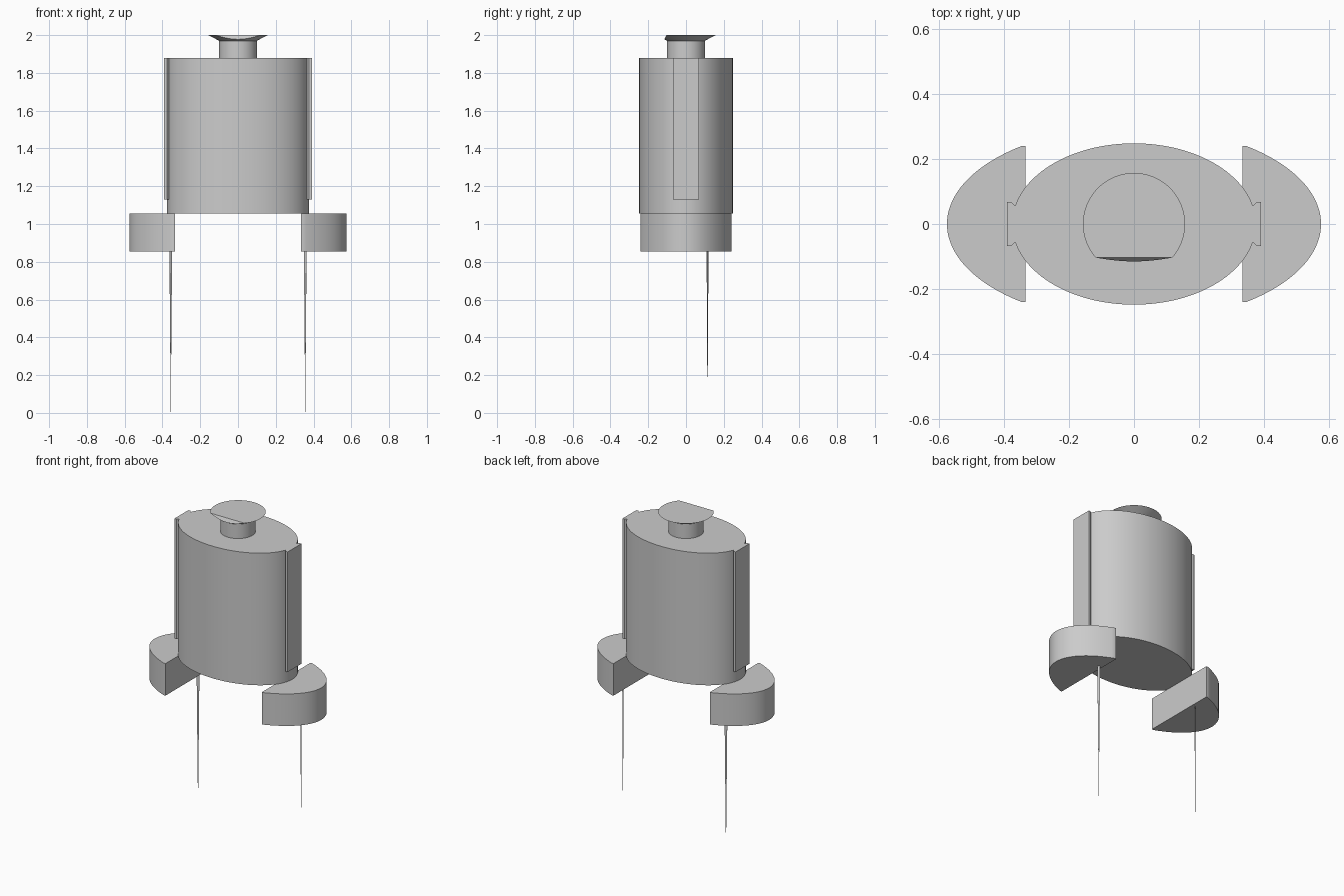
import bpy, bmesh, math
from mathutils import Vector

cube = bpy.data.objects.get("Cube")
if cube:
    bpy.data.objects.remove(cube, do_unlink=True)

grey = bpy.data.materials.new("plain grey")
grey.use_nodes = True
colour = (0.6, 0.6, 0.6, 1)
grey.diffuse_color = colour
grey.node_tree.nodes["Principled BSDF"].inputs["Base Color"].default_value = colour


def finish(bm, name):
    bmesh.ops.recalc_face_normals(bm, faces=bm.faces)
    mesh = bpy.data.meshes.new(name)
    bm.to_mesh(mesh)
    bm.free()
    mesh.materials.append(grey)
    ob = bpy.data.objects.new(name, mesh)
    bpy.context.collection.objects.link(ob)
    bpy.ops.object.select_all(action='DESELECT')
    ob.select_set(True)
    bpy.context.view_layer.objects.active = ob
    bpy.ops.object.shade_smooth_by_angle(angle=math.radians(25))
    return ob


def prism(name, outline, z0, z1):
    """Extrude a plan outline between two heights."""
    bm = bmesh.new()
    face = bm.faces.new([bm.verts.new((x, y, z0)) for x, y in outline])
    out = bmesh.ops.extrude_face_region(bm, geom=[face])["geom"]
    verts = [v for v in out if isinstance(v, bmesh.types.BMVert)]
    bmesh.ops.translate(bm, verts=verts, vec=(0, 0, z1 - z0))
    return finish(bm, name)


def arc(a, b, start, end, steps):
    return [(a * math.cos(start + (end - start) * i / steps),
             b * math.sin(start + (end - start) * i / steps)) for i in range(steps + 1)]


# Oval body
prism("body", arc(0.375, 0.248, 0, math.tau, 96)[:-1], 1.055, 1.88)

# Round neck
prism("neck", arc(0.1, 0.1, 0, math.tau, 64)[:-1], 1.88, 1.972)

# Flared cap with a sloping cut at the front
bm = bmesh.new()
bmesh.ops.create_cone(bm, cap_ends=True, segments=64, radius1=0.1, radius2=0.157, depth=0.03)
bmesh.ops.translate(bm, verts=bm.verts, vec=(0, 0, 1.985))
cut = bmesh.ops.bisect_plane(bm, geom=bm.verts[:] + bm.edges[:] + bm.faces[:],
                             plane_co=(0, -0.103, 2), plane_no=(0, -0.022, 0.012),
                             clear_outer=False)
# Keep the flat top by tilting the cut so only the front lip is removed
bmesh.ops.delete(bm, geom=[v for v in bm.verts
                           if (v.co - Vector((0, -0.103, 2))).dot(Vector((0, -0.022, 0.012))) > 1e-6],
                 context='VERTS')
bmesh.ops.holes_fill(bm, edges=[e for e in bm.edges if e.is_boundary])
finish(bm, "cap")

# Paired parts on each side
for side, label in ((1, "left"), (-1, "right")):
    # Dovetail rail
    half = [(0.35, 0.055), (0.365, 0.055), (0.377, 0.068), (0.391, 0.068)]
    rail = half + [(x, -y) for x, y in reversed(half)]
    prism(label + "_rail", [(side * x, y) for x, y in rail], 1.13, 1.88)

    # Curved foot with a flat inner face
    t = math.acos(0.345 / 0.575)
    foot = [(0.333, -0.24)] + arc(0.575, 0.3, -t, t, 48) + [(0.333, 0.24)]
    prism(label + "_foot", [(side * x, y) for x, y in foot], 0.855, 1.055)

    # Thin pointed blade under the foot
    bm = bmesh.new()
    centre = Vector((side * 0.356, 0.114, 0))
    along = Vector((-side * 0.84, 0.54, 0)) * 0.008
    across = Vector((0.54, side * 0.84, 0)) * 0.001
    tip = bm.verts.new(centre)
    top = centre + Vector((0, 0, 0.86))
    ring = [bm.verts.new(top + u * along + v * across)
            for u, v in ((1, 1), (-1, 1), (-1, -1), (1, -1))]
    bm.faces.new(ring)
    for i in range(4):
        bm.faces.new((ring[i], ring[(i + 1) % 4], tip))
    finish(bm, label + "_blade")
